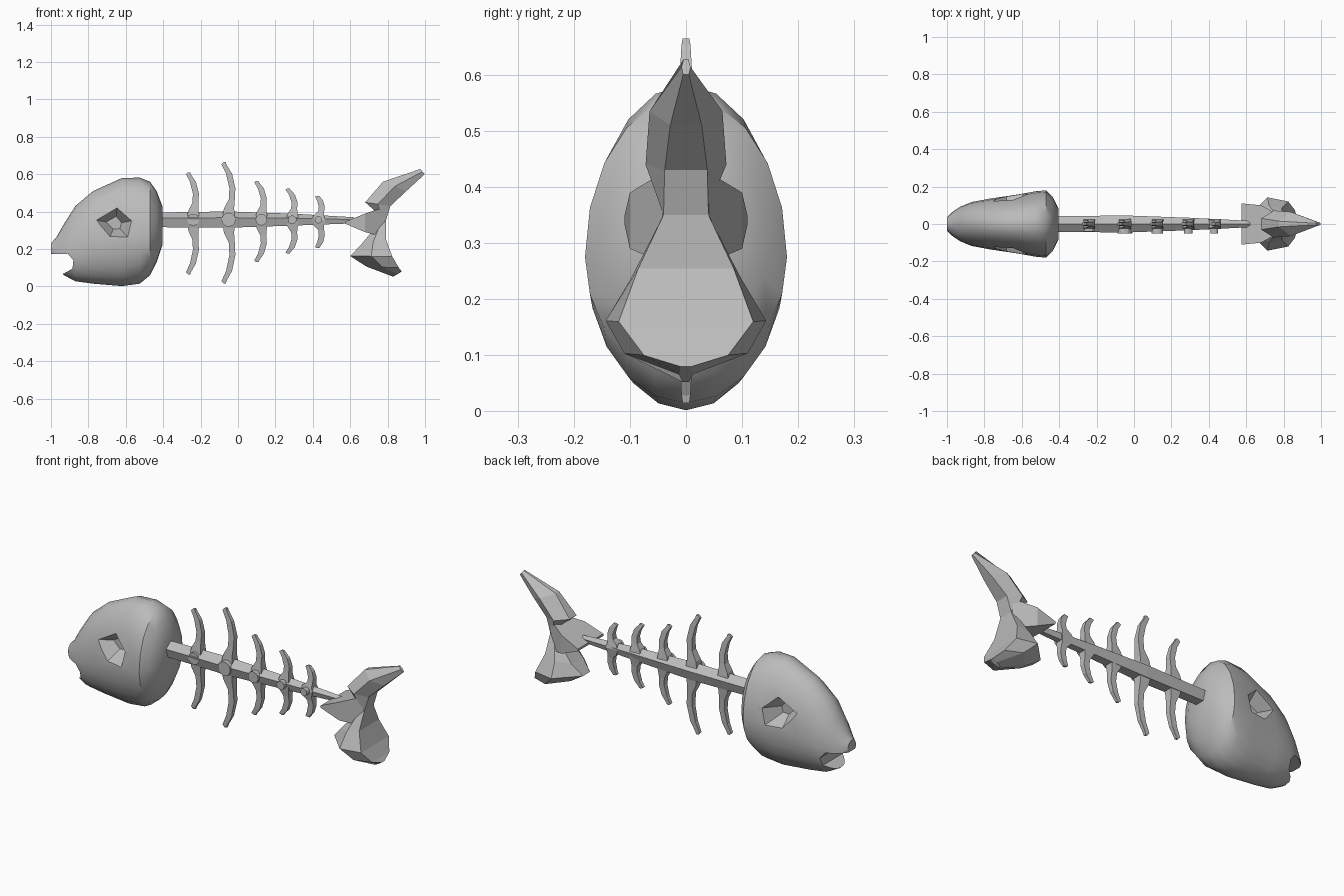
import bpy, bmesh, math
from mathutils import Vector

if "Cube" in bpy.data.objects:
    bpy.data.objects.remove(bpy.data.objects["Cube"])

bone = bpy.data.materials.new("bone_grey")
bone.diffuse_color = (0.5, 0.5, 0.5, 1)
bone.use_nodes = True
bone.node_tree.nodes["Principled BSDF"].inputs["Base Color"].default_value = bone.diffuse_color


def loft(name, sections):
    """Skin a list of equal-sized point rings and cap both ends."""
    bm = bmesh.new()
    rings = [[bm.verts.new(p) for p in s] for s in sections]
    n = len(rings[0])
    for a, b in zip(rings, rings[1:]):
        for i in range(n):
            j = (i + 1) % n
            bm.faces.new((a[i], a[j], b[j], b[i]))
    bm.faces.new(rings[0][::-1])
    bm.faces.new(rings[-1])
    bmesh.ops.recalc_face_normals(bm, faces=bm.faces)
    mesh = bpy.data.meshes.new(name)
    bm.to_mesh(mesh)
    bm.free()
    ob = bpy.data.objects.new(name, mesh)
    bpy.context.collection.objects.link(ob)
    mesh.materials.append(bone)
    return ob


def activate(ob):
    bpy.ops.object.select_all(action='DESELECT')
    ob.select_set(True)
    bpy.context.view_layer.objects.active = ob


def cut(ob, cutter):
    m = ob.modifiers.new("cut", 'BOOLEAN')
    m.operation, m.solver, m.object = 'DIFFERENCE', 'EXACT', cutter
    activate(ob)
    bpy.ops.object.modifier_apply(modifier=m.name)
    bpy.data.objects.remove(cutter)


# Head: egg-shaped rings given as x, bottom, top, half width
def egg(x, zb, zt, w, n=20):
    zm = zb + 0.43 * (zt - zb)
    ring = []
    for i in range(n):
        a = 2 * math.pi * i / n
        s = math.sin(a)
        ring.append((x, w * math.cos(a), zm + s * ((zt - zm) if s > 0 else (zm - zb))))
    return ring


head = loft("head", [egg(*s) for s in (
    (-1.0, .165, .23, .035), (-.97, .10, .265, .065), (-.93, .06, .335, .092),
    (-.87, .028, .43, .117), (-.775, .015, .51, .135), (-.62, .002, .58, .158),
    (-.525, .015, .582, .175), (-.47, .06, .56, .180), (-.435, .13, .51, .145),
    (-.405, .22, .43, .085))])

# Mouth notch cut right through the snout
mouth = [(-1.1, .172), (-.91, .175), (-.88, .14), (-.885, .095), (-.93, .07), (-1.1, 0)]
cut(head, loft("mouth_cutter", [[(x, y, z) for x, z in mouth] for y in (-.3, .3)]))

# Eye sockets: tapered five-sided pits on both sides
eye = [(-.78, .36), (-.645, .435), (-.575, .35), (-.595, .27), (-.685, .265)]
cx, cz = -.655, .335
for side in (-1, 1):
    cut(head, loft("eye_cutter", [
        [(cx + (x - cx) * k, side * y, cz + (z - cz) * k) for x, z in eye]
        for y, k in ((.065, .4), (.15, 1), (.21, 1.42))]))
activate(head)
bpy.ops.object.shade_smooth_by_angle(angle=math.radians(38))

# Spine: tapered five-sided rod, point up
def pent(x, r, z):
    return [(x, r * math.sin(i * math.tau / 5), z + r * math.cos(i * math.tau / 5))
            for i in range(5)]


loft("spine", [pent(-.46, .043, .352), pent(-.05, .048, .353),
               pent(.3, .035, .354), pent(.62, .018, .352)])


# Ribs: curved four-sided spikes above and below the spine
def rib_ring(x, z, hx, hy):
    return [(x - hx, 0, z), (x, -hy, z), (x + hx, 0, z), (x, hy, z)]


def rib_box(x, z, hx, hy):
    return [(x - hx, -hy, z), (x + hx, -hy, z), (x + hx, hy, z), (x - hx, hy, z)]


ribs = [  # base x, tip x, bulge x, top z, bottom z, disc radius
    (-.24, -.265, -.225, .61, .065, .032),
    (-.05, -.075, -.030, .665, .015, .038),
    (.125, .100, .138, .565, .13, .031),
    (.29, .267, .303, .525, .175, .023),
    (.43, .425, .448, .485, .205, .020)]
for i, (bx, tx, mx, zt, zb, r) in enumerate(ribs, 1):
    for label, end in (("upper", zt), ("lower", zb)):
        z0 = .355
        h = end - z0
        loft(f"{label}_rib_{i}", [
            rib_box(bx, z0, .036, .028),
            rib_box(bx + .002, z0 + h * .2, .027, .022),
            rib_box(mx - .003, z0 + h * .36, .016, .017),
            rib_box(mx, z0 + h * .55, .016, .014),
            rib_box(mx * .6 + tx * .4, z0 + h * .8, .016, .011),
            rib_box(tx, z0 + h * .96, .013, .008),
            rib_box(tx + .004, end, .006, .006)])
    # Round vertebra stud on the front of the spine
    y_front = -.040 if i == 1 else -.05
    loft(f"vertebra_disc_{i}", [
        [(bx + r * math.cos(k * math.tau / 12), y, .357 + r * math.sin(k * math.tau / 12))
         for k in range(12)] for y in (0, y_front)])


# Tail centre: wide thin edge at the spine, narrow and tall at the back
def slab(x, y, zl, zh):
    return [(x, -y, zl), (x, y, zl), (x, y, zh), (x, -y, zh)]


loft("tail_centre", [slab(.575, .11, .335, .347), slab(.68, .10, .29, .39),
                     slab(.785, .042, .265, .425)])


# Tail lobes: six-sided rings from leading edge, trailing edge and half widths
def lobe_ring(lx, lz, tx, tz, wl, w, wt):
    mx, mz = lx * .5 + tx * .5, lz * .5 + tz * .5
    return [(lx, wl, lz), (mx, w, mz), (tx, wt, tz),
            (tx, -wt, tz), (mx, -w, mz), (lx, -wl, lz)]


loft("upper_tail_lobe", [lobe_ring(*s) for s in (
    (.74, .40, .79, .35, .03, .045, .04),
    (.68, .45, .815, .43, .03, .072, .038),
    (.775, .56, .90, .51, .015, .065, .028),
    (.975, .628, .998, .60, .004, .008, .005))])
loft("lower_tail_lobe", [lobe_ring(*s) for s in (
    (.73, .31, .79, .35, .04, .05, .04),
    (.655, .22, .79, .255, .05, .098, .085),
    (.60, .163, .825, .16, .03, .143, .12),
    (.685, .107, .86, .10, .015, .11, .075),
    (.83, .052, .876, .08, .005, .012, .01))])
